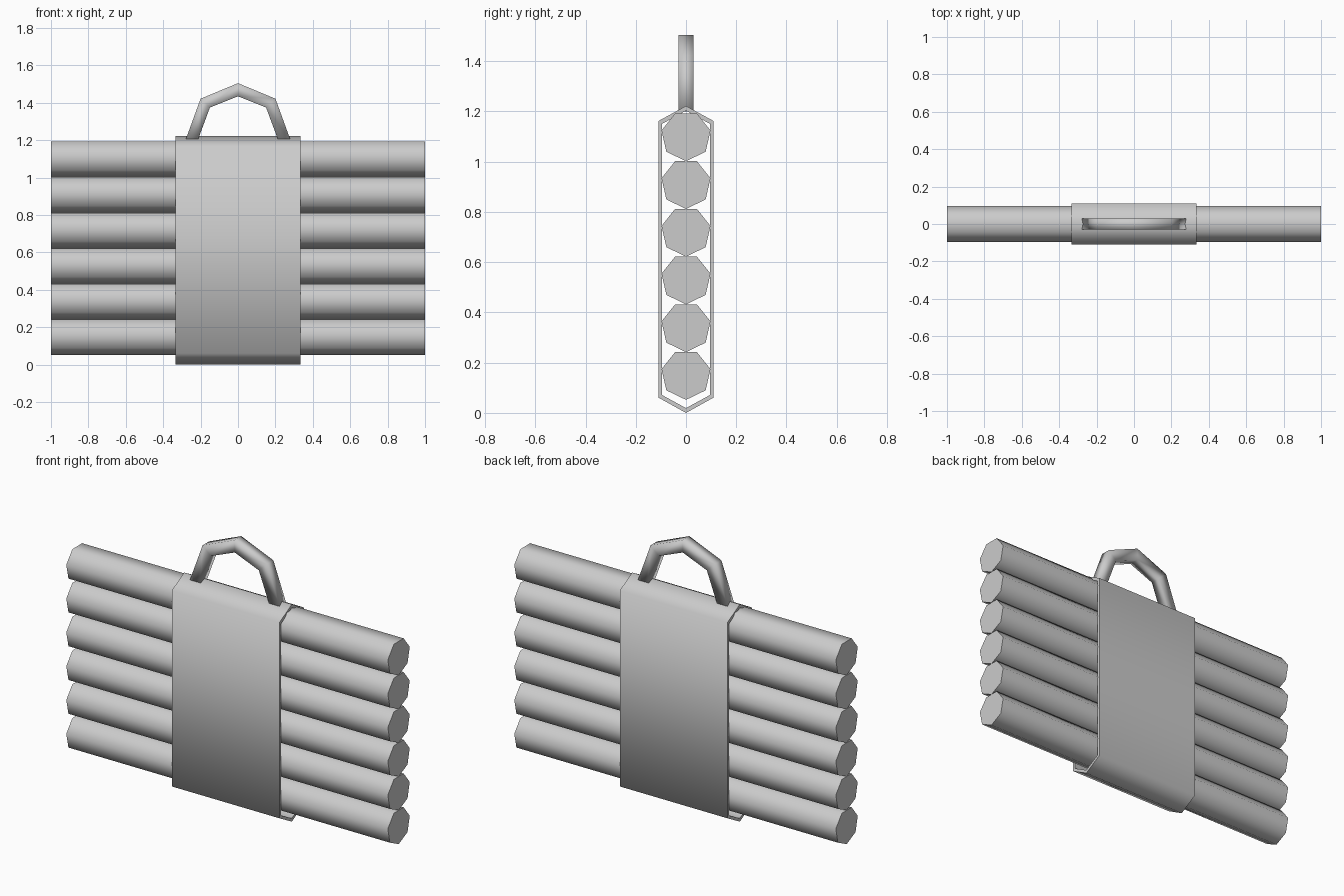
import bpy, math

if "Cube" in bpy.data.objects:
    bpy.data.objects.remove(bpy.data.objects["Cube"])

LOG_R, LOG_SIDES, LOG_STEP = 0.1, 7, 0.19
BAND_X = 0.335


def make_object(name, verts, faces, smooth_angle):
    mesh = bpy.data.meshes.new(name)
    mesh.from_pydata(verts, [], faces)
    mesh.update()
    obj = bpy.data.objects.new(name, mesh)
    bpy.context.collection.objects.link(obj)
    bpy.ops.object.select_all(action='DESELECT')
    obj.select_set(True)
    bpy.context.view_layer.objects.active = obj
    # consistent outward normals
    bpy.ops.object.mode_set(mode='EDIT')
    bpy.ops.mesh.select_all(action='SELECT')
    bpy.ops.mesh.normals_make_consistent(inside=False)
    bpy.ops.object.mode_set(mode='OBJECT')
    bpy.ops.object.shade_smooth_by_angle(angle=math.radians(smooth_angle))
    return obj


def loft(rings, closed):
    """Skin equal-sized rings; join last to first, or cap both ends."""
    n, m = len(rings[0]), len(rings)
    verts = [p for ring in rings for p in ring]
    faces = []
    for i in range(m if closed else m - 1):
        a, b = i * n, (i + 1) % m * n
        faces += [(a + j, a + (j + 1) % n, b + (j + 1) % n, b + j) for j in range(n)]
    if not closed:
        faces += [tuple(range(n)), tuple(range((m - 1) * n, m * n))]
    return verts, faces


# Stack of seven-sided rods, point down
for k in range(6):
    zc = 0.152 + k * LOG_STEP
    angles = [-math.pi / 2 + 2 * math.pi * i / LOG_SIDES for i in range(LOG_SIDES)]
    rings = [[(x, LOG_R * math.cos(a), zc + LOG_R * math.sin(a)) for a in angles]
             for x in (-1, 1)]
    make_object(f"rod_{k + 1}", *loft(rings, False), 60)

# Hollow six-sided wrap around the middle
outer = [(0, 1.222), (0.11, 1.162), (0.11, 0.061), (0, 0), (-0.11, 0.061), (-0.11, 1.162)]
inner = [(0, 1.203), (0.095, 1.151), (0.095, 0.071), (0, 0.019), (-0.095, 0.071), (-0.095, 1.151)]
rings = [[(-BAND_X, *o), (BAND_X, *o), (BAND_X, *i), (-BAND_X, *i)]
         for o, i in zip(outer, inner)]
make_object("wrap_band", *loft(rings, True), 65)

# Angular carrying handle with a square section
path_out = [(-0.281, 1.2), (-0.2, 1.422), (0, 1.505), (0.2, 1.422), (0.281, 1.2)]
path_in = [(-0.215, 1.2), (-0.15, 1.375), (0, 1.435), (0.15, 1.375), (0.215, 1.2)]
D = 0.029
rings = [[(ox, -D, oz), (ox, D, oz), (ix, D, iz), (ix, -D, iz)]
         for (ox, oz), (ix, iz) in zip(path_out, path_in)]
make_object("carry_handle", *loft(rings, False), 95)
